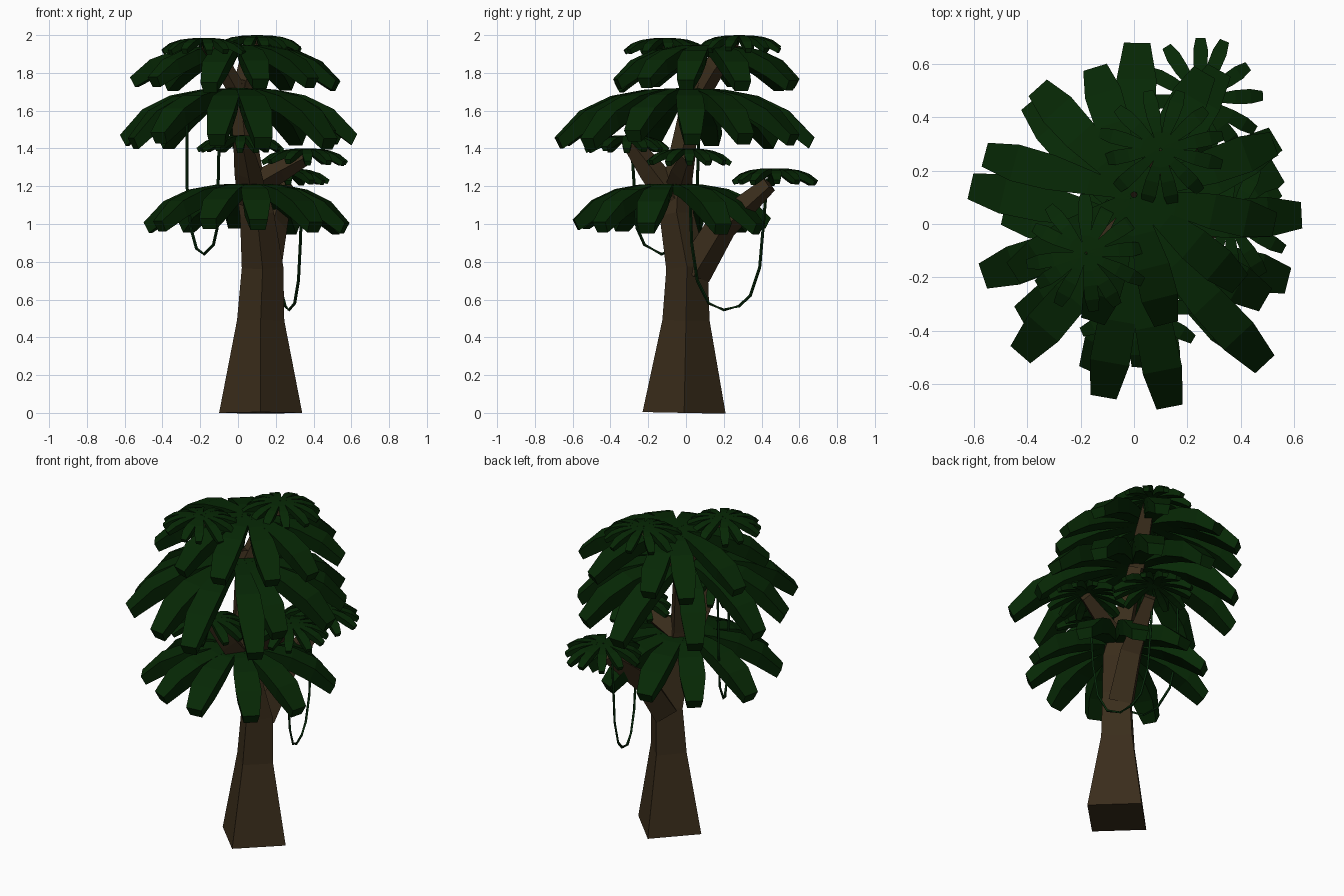
import bpy, math, random
from mathutils import Vector

if "Cube" in bpy.data.objects:
    bpy.data.objects.remove(bpy.data.objects["Cube"])

random.seed(4)

def material(name, color):
    m = bpy.data.materials.new(name)
    m.diffuse_color = (*color, 1)
    m.use_nodes = True
    m.node_tree.nodes["Principled BSDF"].inputs["Base Color"].default_value = m.diffuse_color
    return m

BARK = material("bark", (0.042, 0.026, 0.011))
LEAF = material("leaf", (0.002, 0.021, 0.0015))
VINE = material("vine", (0.002, 0.021, 0.003))

def make(name, verts, faces, mat):
    me = bpy.data.meshes.new(name)
    me.from_pydata(verts, [], faces)
    me.materials.append(mat)
    ob = bpy.data.objects.new(name, me)
    bpy.context.collection.objects.link(ob)
    return ob

def loft_faces(rings, n, start=0):
    """Quads between consecutive n-sided rings, plus end caps."""
    f = []
    for i in range(rings - 1):
        a = start + i * n
        for j in range(n):
            k = (j + 1) % n
            f.append((a + j, a + k, a + n + k, a + n + j))
    f.append(tuple(start + j for j in reversed(range(n))))
    f.append(tuple(start + (rings - 1) * n + j for j in range(n)))
    return f

def limb(name, path, mat=BARK, n=4):
    """Tapered n-sided tube through (x, y, z, radius) points."""
    pts = [Vector(p[:3]) for p in path]
    verts = []
    for i, p in enumerate(pts):
        t = (pts[min(i + 1, len(pts) - 1)] - pts[max(i - 1, 0)]).normalized()
        u = Vector((0, 1, 0)).cross(t)
        if u.length < 0.2:
            u = Vector((1, 0, 0))
        u = (u - t * u.dot(t)).normalized()
        v = t.cross(u)
        for j in range(n):
            a = 2 * math.pi * j / n
            verts.append(p + (u * math.cos(a) + v * math.sin(a)) * path[i][3])
    return make(name, verts, loft_faces(len(pts), n), mat)

# arched leaf: fractions of (length, droop, width, thickness)
PROFILE = [(0.02, 0.0, 0.3, 0.5), (0.3, 0.03, 0.65, 0.8), (0.56, 0.16, 0.95, 1.0),
           (0.8, 0.46, 1.0, 1.0), (1.0, 1.0, 0.66, 0.65)]

def crown(name, centre, droop, width, thick, leaves):
    """Ring of thick drooping leaves, each given as (angle, length)."""
    c, verts, faces = Vector(centre), [], []
    for ang, l in leaves:
        a = math.radians(ang)
        d, s = Vector((math.cos(a), math.sin(a), 0)), Vector((-math.sin(a), math.cos(a), 0))
        dr = droop * random.uniform(0.9, 1.1)
        start = len(verts)
        for t, z, w, k in PROFILE:
            top = c + d * (l * t) - Vector((0, 0, dr * z))
            low = top - Vector((0, 0, thick * k)) - d * (thick * k * 0.5 * t)
            h = s * (width * w / 2)
            verts += [top - h, top + h, low + h * 0.8, low - h * 0.8]
        faces += loft_faces(len(PROFILE), 4, start)
    return make(name, verts, faces, LEAF)

def spread(n, offset, length):
    return [(offset + 360 * i / n + random.uniform(-5, 5), length * random.uniform(0.95, 1.05))
            for i in range(n)]

# Trunk
limb("trunk", [(0.12, -0.01, 0, 0.22), (0.12, 0, 0.49, 0.125), (0.13, 0.005, 0.77, 0.11),
               (0.10, -0.05, 1.05, 0.09), (0.06, -0.04, 1.25, 0.075),
               (0.02, 0.02, 1.6, 0.055), (0.02, 0.07, 1.75, 0.05)])

# Branches
limb("rear_branch", [(0.13, 0.04, 0.74, 0.095), (0.18, 0.19, 0.99, 0.082), (0.25, 0.44, 1.21, 0.045)])
limb("front_branch", [(0.08, -0.06, 1.12, 0.08), (0.05, -0.18, 1.28, 0.07), (0.02, -0.3, 1.44, 0.045)])
limb("right_branch", [(0.08, -0.04, 1.2, 0.07), (0.22, -0.02, 1.28, 0.06), (0.37, 0.01, 1.36, 0.04)])
limb("top_rear_branch", [(0.02, 0.05, 1.66, 0.06), (0.06, 0.15, 1.83, 0.06), (0.1, 0.25, 1.96, 0.045)])
limb("top_front_branch", [(0.02, 0.04, 1.66, 0.05), (-0.08, -0.01, 1.84, 0.045), (-0.17, -0.1, 1.95, 0.03)])

# Large crowns
crown("lower_crown", (0.06, -0.08, 1.215), 0.2, 0.15, 0.085, spread(10, -82, 0.54))
crown("middle_crown", (0, 0, 1.72), 0.245, 0.15, 0.09,
      [(3, 0.63), (-30, 0.57), (-47, 0.72), (-79, 0.7), (-100, 0.66), (-131, 0.65), (-161, 0.6),
       (167, 0.63), (130, 0.6), (89, 0.68), (61, 0.66), (31, 0.62)])
crown("upper_crown", (0, 0.11, 1.95), 0.19, 0.14, 0.08,
      [(20, 0.56), (-12, 0.54), (-40, 0.52), (-76, 0.5), (-108, 0.5), (-147, 0.54),
       (165, 0.58), (132, 0.54), (107, 0.5), (60, 0.53)])

# Small crowns at the branch tips
for name, c in (("top_rear_tuft", (0.1, 0.28, 2.0)), ("top_front_tuft", (-0.18, -0.11, 1.985)),
                ("front_tuft", (0.02, -0.31, 1.47)), ("right_tuft", (0.36, 0.01, 1.4)),
                ("rear_tuft", (0.25, 0.47, 1.295))):
    crown(name, c, 0.065, 0.055, 0.035, spread(12, random.uniform(0, 30), 0.228))

# Hanging vines
def vine(name, pts):
    limb(name, [(*p, 0.008) for p in pts], VINE, 4)

vine("left_vine", [(-0.27, 0.07, 1.58), (-0.27, 0.06, 1.2), (-0.25, 0.02, 0.98), (-0.22, -0.06, 0.87),
                   (-0.18, -0.13, 0.84), (-0.13, -0.22, 0.89), (-0.11, -0.26, 0.98), (-0.1, -0.29, 1.45)])
vine("rear_vine", [(0.34, 0.02, 1.18), (0.33, 0.03, 0.9), (0.32, 0.06, 0.7), (0.3, 0.12, 0.58),
                   (0.27, 0.2, 0.545), (0.25, 0.28, 0.565), (0.235, 0.34, 0.62), (0.225, 0.39, 0.77),
                   (0.22, 0.41, 1.0), (0.22, 0.43, 1.24)])
